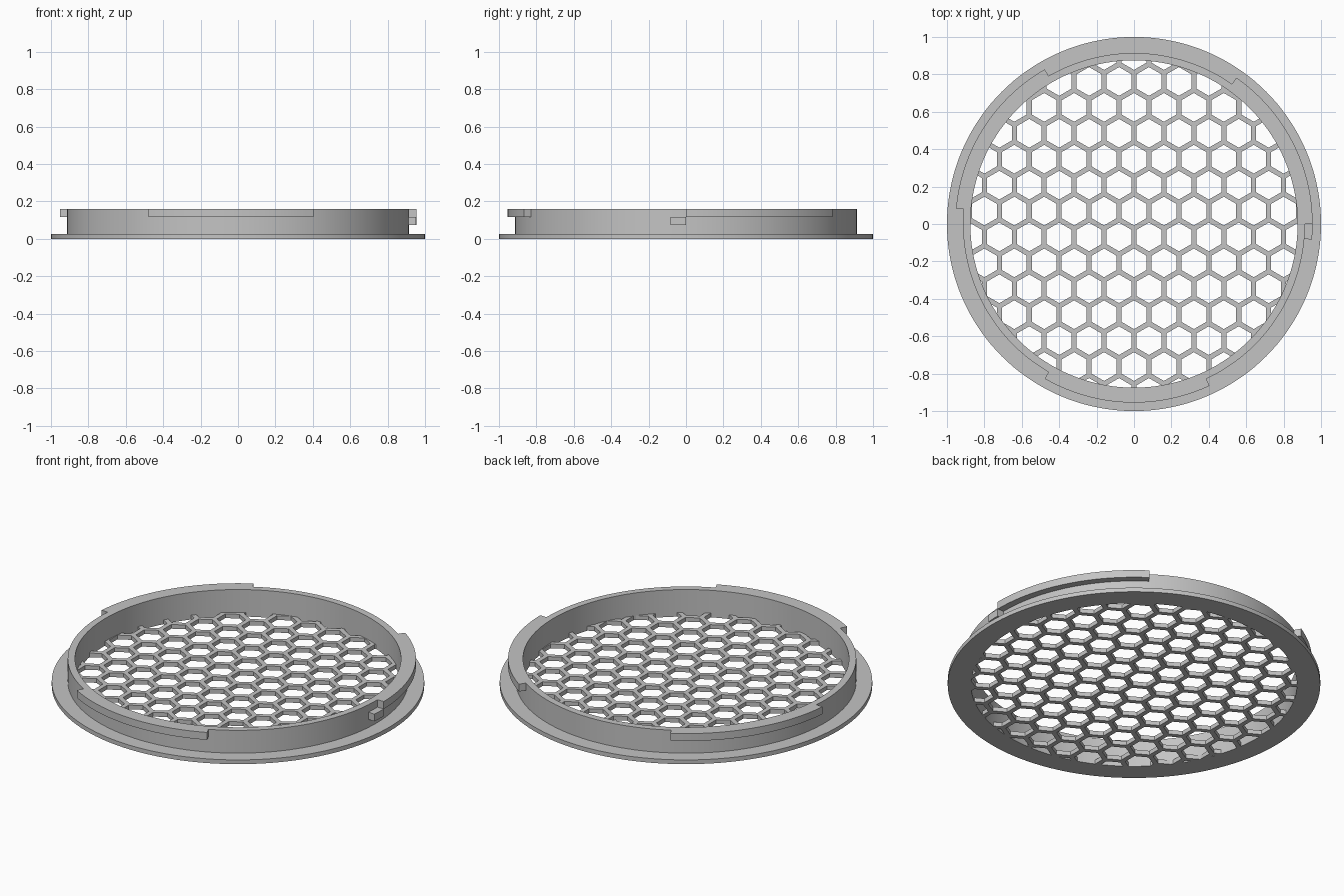
import bpy
import bmesh
from math import radians, sin, cos, pi, sqrt, hypot

old = bpy.data.objects.get("Cube")
if old:
    bpy.data.objects.remove(old, do_unlink=True)

STEP = 2.5            # degrees per facet, shared by all round parts
FLANGE_R, WALL_R, BORE_R, LUG_R = 1.0, 0.914, 0.875, 0.955
PLATE, TOP, LUG_Z, STOP_Z = 0.025, 0.16, 0.116, 0.073
PITCH, RIB = 0.16, 0.027

grey = bpy.data.materials.new("plain grey")
grey.use_nodes = True
colour = (0.55, 0.55, 0.55, 1)
grey.diffuse_color = colour
grey.node_tree.nodes["Principled BSDF"].inputs["Base Color"].default_value = colour


def add_object(name, bm, smooth=True):
    bmesh.ops.recalc_face_normals(bm, faces=bm.faces)
    mesh = bpy.data.meshes.new(name)
    bm.to_mesh(mesh)
    bm.free()
    mesh.materials.append(grey)
    obj = bpy.data.objects.new(name, mesh)
    bpy.context.collection.objects.link(obj)
    bpy.ops.object.select_all(action='DESELECT')
    obj.select_set(True)
    bpy.context.view_layer.objects.active = obj
    if smooth:
        bpy.ops.object.shade_smooth_by_angle(angle=radians(30))
    return obj


def sweep(name, profile, start, end):
    """Sweep a closed (radius, z) profile around z between two angles."""
    bm = bmesh.new()
    full = end - start == 360
    count = round((end - start) / STEP) + (0 if full else 1)
    rings = []
    for i in range(count):
        a = radians(start + i * STEP)
        rings.append([bm.verts.new((r * cos(a), r * sin(a), z)) for r, z in profile])
    n = len(profile)
    for i in range(count if full else count - 1):
        p, q = rings[i], rings[(i + 1) % count]
        for j in range(n):
            k = (j + 1) % n
            bm.faces.new((p[j], q[j], q[k], p[k]))
    if not full:
        bm.faces.new(rings[0])
        bm.faces.new(rings[-1])
    return add_object(name, bm)


def prism(bm, x, y, radius, sides, z0, z1, turn=0.0):
    loops = [[bm.verts.new((x + radius * cos(turn + 2 * pi * i / sides),
                            y + radius * sin(turn + 2 * pi * i / sides), z))
              for i in range(sides)] for z in (z0, z1)]
    bm.faces.new(loops[0][::-1])
    bm.faces.new(loops[1])
    for i in range(sides):
        k = (i + 1) % sides
        bm.faces.new((loops[0][i], loops[0][k], loops[1][k], loops[1][i]))


# Flange and upright wall as one turned ring
sweep("flanged_ring", [(BORE_R, 0), (FLANGE_R, 0), (FLANGE_R, PLATE),
                       (WALL_R, PLATE), (WALL_R, TOP), (BORE_R, TOP)], 0, 360)

# Three bayonet lugs
for i, side in enumerate(("left", "right", "front")):
    sweep(side + "_lug", [(WALL_R, LUG_Z), (LUG_R, LUG_Z), (LUG_R, TOP), (WALL_R, TOP)],
          120 * i, 120 * i + 55)

# Stop block beside the left lug
sweep("lug_stop", [(WALL_R, STOP_Z), (LUG_R, STOP_Z), (LUG_R, LUG_Z), (WALL_R, LUG_Z)], -5, 0)

# Honeycomb mesh: a disc with hexagonal holes
bm = bmesh.new()
prism(bm, 0, 0, BORE_R, round(360 / STEP), 0, PLATE)
grille = add_object("honeycomb_grille", bm, smooth=False)

bm = bmesh.new()
row_gap = PITCH * sqrt(3) / 2
for row in range(-7, 8):
    for col in range(-7, 8):
        x = (col + 0.5 * (row % 2)) * PITCH
        y = (row + 0.5) * row_gap
        if hypot(x, y) < BORE_R + PITCH / 2:
            prism(bm, x, y, (PITCH - RIB) / sqrt(3), 6, -0.1, 0.1, pi / 6)
cutter = add_object("hole_cutter", bm, smooth=False)

cut = grille.modifiers.new("holes", 'BOOLEAN')
cut.operation = 'DIFFERENCE'
cut.solver = 'EXACT'
cut.object = cutter
bpy.context.view_layer.objects.active = grille
bpy.ops.object.modifier_apply(modifier=cut.name)
bpy.data.objects.remove(cutter, do_unlink=True)
